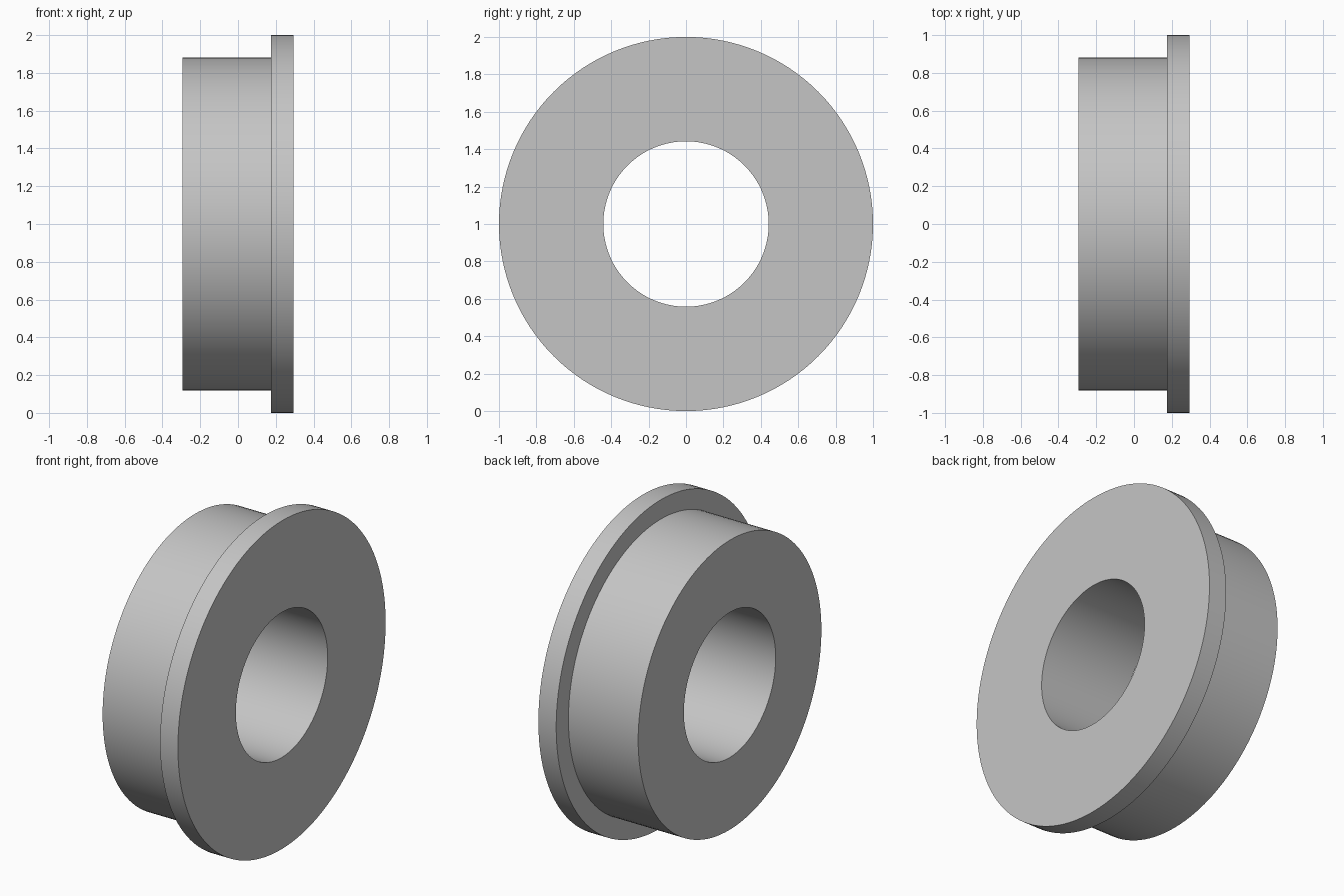
import bpy
import bmesh
import math
from mathutils import Matrix, Vector

cube = bpy.data.objects.get("Cube")
if cube:
    bpy.data.objects.remove(cube, do_unlink=True)

SEGMENTS = 128
HALF_WIDTH = 0.295
STEP_X = 0.175
BORE, BODY, FLANGE = 0.442, 0.882, 1.0

# One plain metal colour
metal = bpy.data.materials.new("light grey metal")
metal.use_nodes = True
colour = (0.56, 0.56, 0.56, 1)
metal.diffuse_color = colour
metal.node_tree.nodes["Principled BSDF"].inputs["Base Color"].default_value = colour

# Closed cross-section (position along axis, radius)
profile = [(-HALF_WIDTH, BORE), (-HALF_WIDTH, BODY), (STEP_X, BODY),
           (STEP_X, FLANGE), (HALF_WIDTH, FLANGE), (HALF_WIDTH, BORE)]

# Revolve the section around the x axis
bm = bmesh.new()
rings = []
for i in range(SEGMENTS):
    turn = Matrix.Rotation(math.tau * i / SEGMENTS, 3, "X")
    rings.append([bm.verts.new(turn @ Vector((x, 0, r))) for x, r in profile])
for i, ring in enumerate(rings):
    following = rings[(i + 1) % SEGMENTS]
    for j in range(len(profile)):
        k = (j + 1) % len(profile)
        bm.faces.new((ring[j], ring[k], following[k], following[j]))
bmesh.ops.recalc_face_normals(bm, faces=bm.faces)

mesh = bpy.data.meshes.new("flanged_bushing")
bm.to_mesh(mesh)
bm.free()
mesh.materials.append(metal)

# Stand the bushing on the ground
bushing = bpy.data.objects.new("flanged_bushing", mesh)
bushing.location.z = FLANGE
bpy.context.collection.objects.link(bushing)

# Smooth round walls with sharp rims
bpy.ops.object.select_all(action="DESELECT")
bushing.select_set(True)
bpy.context.view_layer.objects.active = bushing
bpy.ops.object.shade_smooth_by_angle(angle=math.radians(30))
